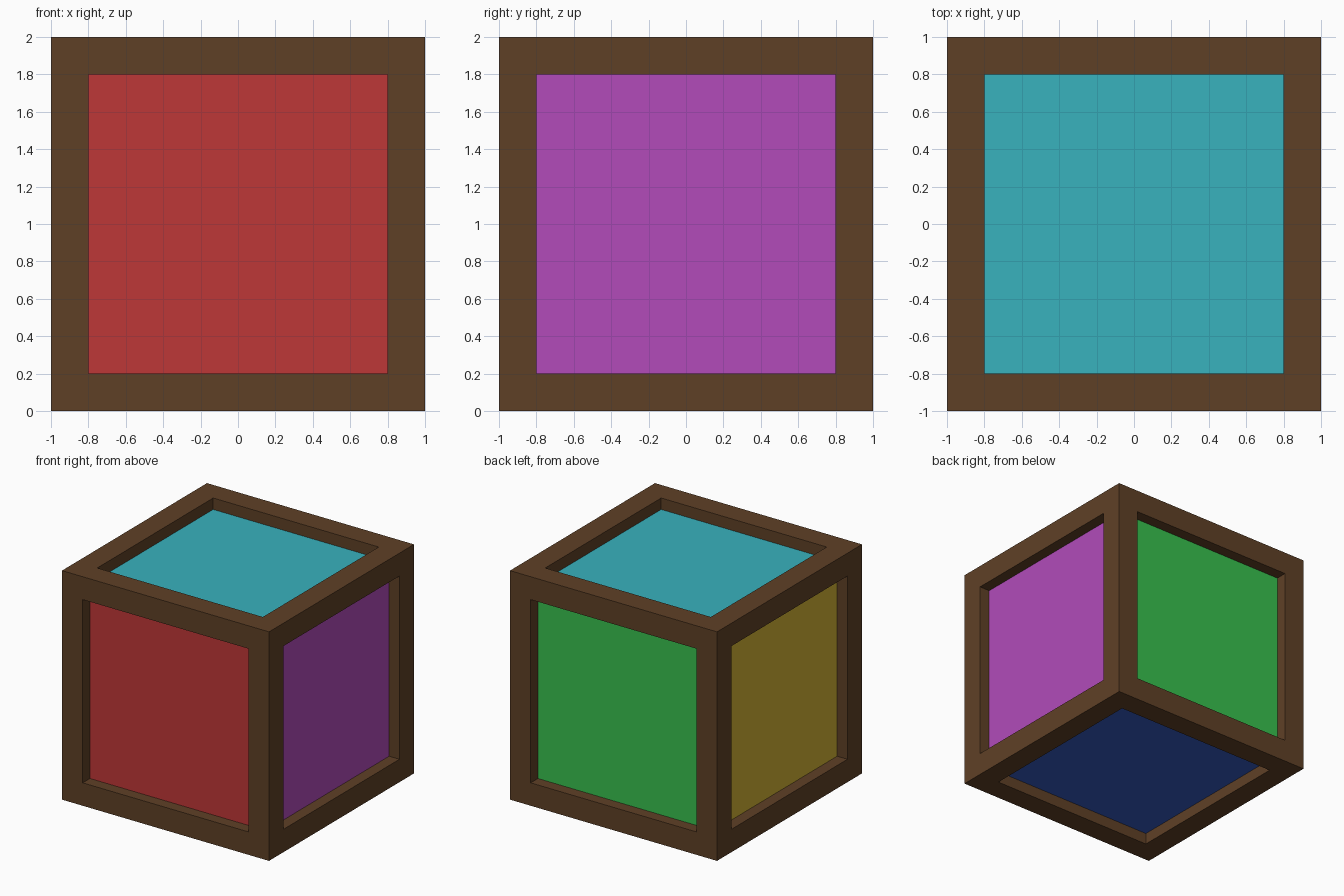
import bpy, bmesh
from mathutils import Vector

if "Cube" in bpy.data.objects:
    bpy.data.objects.remove(bpy.data.objects["Cube"])

BORDER, DEPTH = 0.2, 0.1


def material(name, rgb):
    # Colours are given as 0-255 sRGB and stored linear
    lin = [((c / 255 + 0.055) / 1.055) ** 2.4 for c in rgb]
    mat = bpy.data.materials.new(name)
    mat.diffuse_color = (*lin, 1)
    mat.use_nodes = True
    mat.node_tree.nodes["Principled BSDF"].inputs["Base Color"].default_value = mat.diffuse_color
    return mat


def add_object(name, mesh, mat):
    obj = bpy.data.objects.new(name, mesh)
    mesh.materials.append(mat)
    bpy.context.collection.objects.link(obj)
    return obj


PANELS = {
    "front": ((0, -1, 0), (190, 55, 55)),
    "back": ((0, 1, 0), (56, 193, 78)),
    "right": ((1, 0, 0), (178, 75, 186)),
    "left": ((-1, 0, 0), (210, 178, 52)),
    "top": ((0, 0, 1), (56, 178, 190)),
    "bottom": ((0, 0, -1), (53, 92, 196)),
}

# Cube with a square recess sunk into every side
bm = bmesh.new()
bmesh.ops.create_cube(bm, size=2)
bmesh.ops.translate(bm, verts=bm.verts[:], vec=(0, 0, 1))
rims = set(bmesh.ops.inset_individual(
    bm, faces=bm.faces[:], thickness=BORDER, depth=0, use_even_offset=True)["faces"])
inner = [f for f in bm.faces if f not in rims]
recessed = bmesh.ops.extrude_discrete_faces(bm, faces=inner)["faces"]
for f in recessed:
    f.normal_update()
    bmesh.ops.translate(bm, verts=f.verts[:], vec=-f.normal * DEPTH)

# Coloured panels at the bottom of the recesses
for side, (axis, rgb) in PANELS.items():
    face = max(recessed, key=lambda f: f.normal.dot(Vector(axis)))
    mesh = bpy.data.meshes.new(side + "_panel")
    mesh.from_pydata([v.co[:] for v in face.verts], [], [(0, 1, 2, 3)])
    add_object(side + "_panel", mesh, material(side + "_colour", rgb))

# Brown frame: everything except the panel faces
bmesh.ops.delete(bm, geom=recessed, context='FACES_ONLY')
frame = bpy.data.meshes.new("frame")
bm.to_mesh(frame)
bm.free()
add_object("frame", frame, material("brown_wood", (95, 64, 38)))
